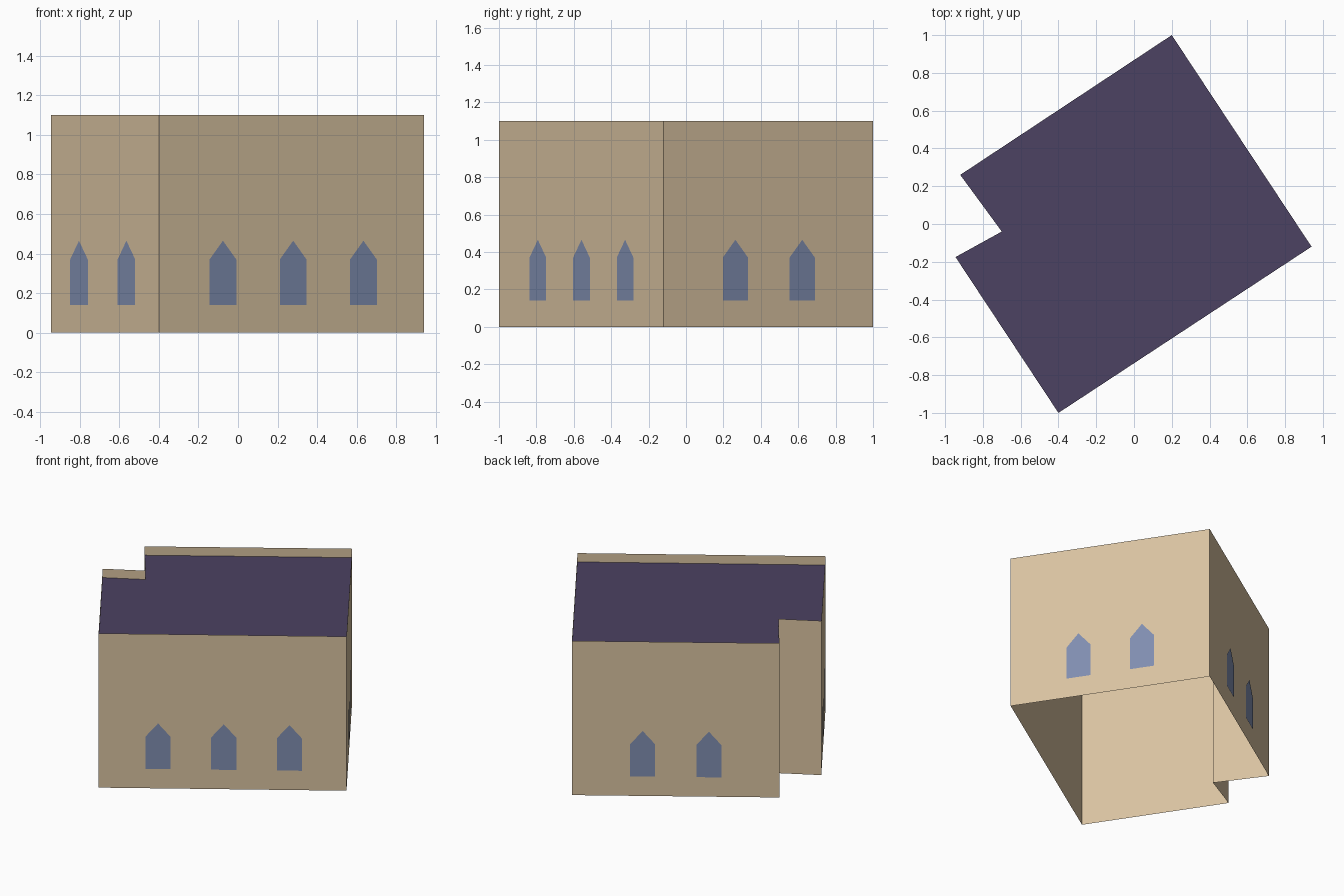
import bpy
import bmesh
from mathutils import Vector

cube = bpy.data.objects.get("Cube")
if cube:
    bpy.data.objects.remove(cube)


def make_material(name, rgb):
    mat = bpy.data.materials.new(name)
    mat.use_nodes = True
    mat.diffuse_color = (*rgb, 1)
    mat.node_tree.nodes["Principled BSDF"].inputs["Base Color"].default_value = (*rgb, 1)
    return mat


sandstone = make_material("sandstone", (0.69, 0.54, 0.355))
slate = make_material("purple roof", (0.072, 0.054, 0.122))
glass = make_material("blue glass", (0.215, 0.27, 0.435))


def make_object(name, bm, mat):
    mesh = bpy.data.meshes.new(name)
    bm.to_mesh(mesh)
    bm.free()
    mesh.materials.append(mat)
    obj = bpy.data.objects.new(name, mesh)
    bpy.context.collection.objects.link(obj)
    return obj


# Counter-clockwise footprint with a notch in one corner
HEIGHT, ROOF_Z = 1.10, 1.037
front, right, back, notch_a, notch_in, notch_b = footprint = [
    Vector(p) for p in ((-0.4, -1, 0), (0.94, -0.12, 0), (0.2, 1, 0),
                        (-0.92, 0.26, 0), (-0.7, -0.04, 0), (-0.945, -0.175, 0))]

# Thin outer walls, open underneath and rising past the roof as a parapet
bm = bmesh.new()
for a, b in zip(footprint, footprint[1:] + footprint[:1]):
    up = Vector((0, 0, HEIGHT))
    bm.faces.new([bm.verts.new(p) for p in (a, b, b + up, a + up)])
bmesh.ops.remove_doubles(bm, verts=bm.verts, dist=0.0001)
make_object("outer_walls", bm, sandstone)

# Flat roof set below the wall tops
bm = bmesh.new()
bm.faces.new([bm.verts.new((p.x, p.y, ROOF_Z)) for p in footprint])
make_object("flat_roof", bm, slate)

# Pointed window panes: half width, sill, shoulder and peak heights
HALF, SILL, SHOULDER, PEAK = 0.081, 0.14, 0.37, 0.465
OUTLINE = ((-HALF, SILL), (HALF, SILL), (HALF, SHOULDER), (0, PEAK), (-HALF, SHOULDER))


def add_windows(name, a, b, fractions):
    along = (b - a).normalized()
    outward = along.cross(Vector((0, 0, 1)))
    bm = bmesh.new()
    for f in fractions:
        centre = a.lerp(b, f) + outward * 0.004
        bm.faces.new([bm.verts.new(centre + along * u + Vector((0, 0, z)))
                      for u, z in OUTLINE])
    make_object(name, bm, glass)


add_windows("front_windows", front, right, (0.24, 0.505, 0.77))
add_windows("side_windows", right, back, (0.341, 0.66))
add_windows("back_windows", back, notch_a, (0.341, 0.66))
add_windows("short_wall_windows", notch_b, front, (0.265, 0.705))
